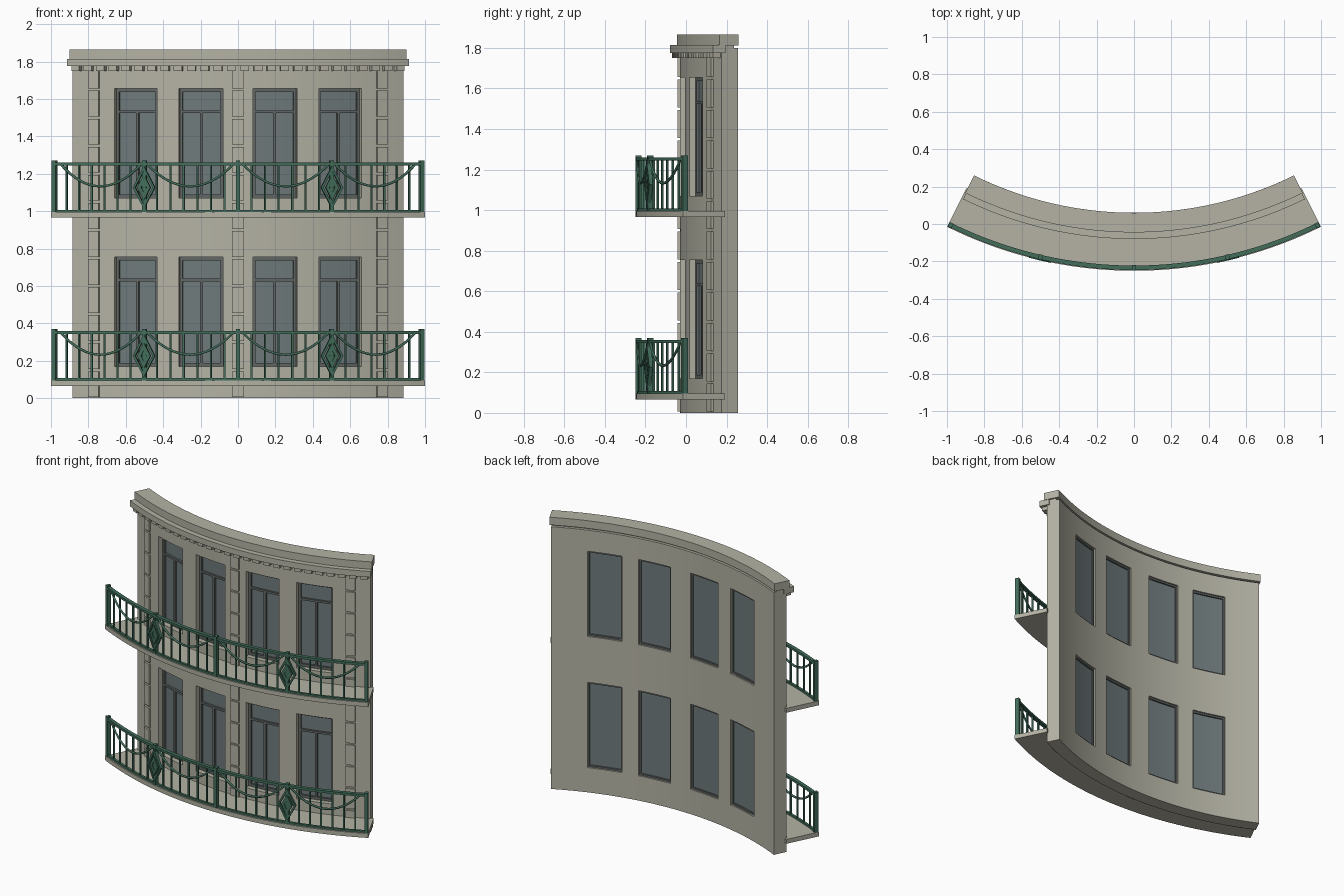
import bpy, bmesh, math

if "Cube" in bpy.data.objects:
    bpy.data.objects.remove(bpy.data.objects["Cube"])

CY = 1.99          # centre of the curved plan
HALF = 26.0        # half angle of the wall, degrees
STOREY = 0.9
WINDOWS = [-15.73, -5.63, 5.63, 15.73]
WIN_HALF = 3.37


def material(name, rgb):
    m = bpy.data.materials.new(name)
    m.use_nodes = True
    m.diffuse_color = (*rgb, 1)
    m.node_tree.nodes["Principled BSDF"].inputs["Base Color"].default_value = (*rgb, 1)
    return m


STONE = material("warm grey stone", (0.46, 0.45, 0.375))
GLASS = material("window glass", (0.16, 0.195, 0.2))
FRAME = material("dark window frame", (0.12, 0.135, 0.13))
GREEN = material("green iron", (0.055, 0.155, 0.105))


def polar(deg, r, z):
    a = math.radians(deg)
    return (r * math.sin(a), CY - r * math.cos(a), z)


def arc(a0, a1, step=1.3):
    n = max(1, round((a1 - a0) / step))
    return [a0 + (a1 - a0) * i / n for i in range(n + 1)]


def shell(bm, angles, zs, r0, r1, is_hole=lambda a, z: False):
    """Curved slab with openings: cells of an angle/height grid, closed on all sides."""
    cache = {}

    def v(i, j, r):
        if (i, j, r) not in cache:
            cache[i, j, r] = bm.verts.new(polar(angles[i], r, zs[j]))
        return cache[i, j, r]

    cells = {(i, j) for i in range(len(angles) - 1) for j in range(len(zs) - 1)
             if not is_hole((angles[i] + angles[i + 1]) / 2, (zs[j] + zs[j + 1]) / 2)}
    for i, j in cells:
        ring = [(i, j), (i + 1, j), (i + 1, j + 1), (i, j + 1)]
        bm.faces.new([v(*c, r1) for c in ring])
        bm.faces.new([v(*c, r0) for c in reversed(ring)])
        around = [(i, j - 1), (i + 1, j), (i, j + 1), (i - 1, j)]
        for k, near in enumerate(around):
            if near not in cells:
                p, q = ring[k], ring[(k + 1) % 4]
                bm.faces.new([v(*q, r1), v(*p, r1), v(*p, r0), v(*q, r0)])


def smooth(ob):
    bpy.ops.object.select_all(action='DESELECT')
    ob.select_set(True)
    bpy.context.view_layer.objects.active = ob
    bpy.ops.object.shade_smooth_by_angle(angle=math.radians(30))


def finish(name, bm, mat):
    bmesh.ops.recalc_face_normals(bm, faces=bm.faces)
    me = bpy.data.meshes.new(name)
    bm.to_mesh(me)
    bm.free()
    me.materials.append(mat)
    ob = bpy.data.objects.new(name, me)
    bpy.context.collection.objects.link(ob)
    smooth(ob)
    return ob


def band(name, half, z0, z1, r0, r1, mat=STONE):
    bm = bmesh.new()
    shell(bm, arc(-half, half), [z0, z1], r0, r1)
    return finish(name, bm, mat)


# Wall with eight window openings
WIN_Z = [(0.17 + s * STOREY, 0.755 + s * STOREY) for s in (0, 1)]


def in_window(a, z):
    return (any(abs(a - c) < WIN_HALF for c in WINDOWS)
            and any(lo < z < hi for lo, hi in WIN_Z))


edges = [-HALF] + [c + s * WIN_HALF for c in WINDOWS for s in (-1, 1)] + [HALF]
angles = [-HALF]
for lo, hi in zip(edges, edges[1:]):
    angles += arc(lo, hi)[1:]
bm = bmesh.new()
shell(bm, angles, [0, *WIN_Z[0], *WIN_Z[1], 1.80], 1.93, 2.02, in_window)
finish("curved_wall", bm, STONE)

# Parapet, shadow groove and cornice
band("parapet_groove", HALF, 1.80, 1.815, 1.95, 2.03)
band("parapet", 26.3, 1.812, 1.865, 1.93, 2.035)
band("cornice", 26.2, 1.775, 1.815, 2.0, 2.07)

bm = bmesh.new()
count = 26
pitch = 2 * HALF / count
for i in range(count):
    a = -HALF + pitch * (i + 0.5)
    shell(bm, [a - 0.32 * pitch, a + 0.32 * pitch], [1.75, 1.776], 2.015, 2.06)
finish("cornice_dentils", bm, STONE)

# Pilasters of stacked blocks
for name, c in (("left_pilaster", 22.4), ("middle_pilaster", 0), ("right_pilaster", -22.4)):
    bm = bmesh.new()
    for k in range(12):
        shell(bm, [c - 0.88, c, c + 0.88],
              [k * 0.15 + 0.006, min(k * 0.15 + 0.144, 1.776)], 2.01, 2.031)
    finish(name, bm, STONE)

# Windows: frame with transom and mullion, glass behind
for s, (z0, z1) in enumerate(WIN_Z):
    zt = z1 - 0.13
    for n, c in enumerate(WINDOWS):
        label = f"{('lower', 'upper')[s]}_{n + 1}"
        a0, a1 = c - WIN_HALF, c + WIN_HALF

        def pane(a, z, c=c, z0=z0, z1=z1, zt=zt):
            if abs(a - c) > WIN_HALF - 0.45 or not z0 + 0.018 < z < z1 - 0.018:
                return False
            return z > zt + 0.014 or (z < zt and abs(a - c) > 0.22)

        bm = bmesh.new()
        shell(bm, [a0, a0 + 0.45, c - 0.22, c + 0.22, a1 - 0.45, a1],
              [z0, z0 + 0.018, zt, zt + 0.014, z1 - 0.018, z1], 1.968, 1.988, pane)
        finish("window_frame_" + label, bm, FRAME)
        bm = bmesh.new()
        shell(bm, [a0, a0 + 0.3, a1 - 0.3, a1], [z0, z0 + 0.012, z1 - 0.012, z1], 1.942, 1.955,
              lambda a, z, c=c, z0=z0, z1=z1: abs(a - c) < WIN_HALF - 0.3
              and z0 + 0.012 < z < z1 - 0.012)
        finish("window_back_frame_" + label, bm, FRAME)
        bm = bmesh.new()
        shell(bm, arc(a0, a1), [z0, z1], 1.95, 1.974)
        finish("window_glass_" + label, bm, GLASS)


# Balconies
def diamond_ring(bm, c, zc, outer, inner, r0, r1):
    def corner(k, scale, r):
        x = (1, 0, -1, 0)[k % 4] * 1.55 * scale
        z = (0, 1, 0, -1)[k % 4] * 0.115 * scale
        return bm.verts.new(polar(c + x, r, zc + z))
    for k in range(4):
        loop = [(outer, r1), (inner, r1), (inner, r0), (outer, r0)]
        for (s0, ra), (s1, rb) in zip(loop, loop[1:] + loop[:1]):
            bm.faces.new([corner(k, s0, ra), corner(k + 1, s0, ra),
                          corner(k + 1, s1, rb), corner(k, s1, rb)])
    bmesh.ops.remove_doubles(bm, verts=bm.verts, dist=0.0001)


def swag(name, a0, a1, top, drop):
    cu = bpy.data.curves.new(name, 'CURVE')
    cu.dimensions = '3D'
    cu.bevel_depth = 0.007
    cu.bevel_resolution = 1
    cu.use_fill_caps = True
    sp = cu.splines.new('POLY')
    n = 16
    sp.points.add(n)
    for i, p in enumerate(sp.points):
        t = 2 * i / n - 1
        p.co = (*polar(a0 + (a1 - a0) * i / n, 2.228, top - drop * (1 - t * t)), 1)
    cu.materials.append(GREEN)
    ob = bpy.data.objects.new(name, cu)
    bpy.context.collection.objects.link(ob)


for s, level in enumerate(("lower", "upper")):
    floor = 0.095 + s * STOREY
    top = floor + 0.265
    band(level + "_balcony_slab", 26.5, floor - 0.03, floor, 2.01, 2.24)
    band(level + "_top_rail", 26.4, top - 0.016, top, 2.212, 2.236, GREEN)
    band(level + "_bottom_rail", 26.4, floor, floor + 0.012, 2.216, 2.232, GREEN)

    bm = bmesh.new()
    for i in range(1, 28):
        a = -26.2 + 52.4 * i / 28
        shell(bm, [a - 0.13, a + 0.13], [floor, top - 0.01], 2.219, 2.229)
    finish(level + "_balusters", bm, GREEN)

    bm = bmesh.new()
    for a in (-26.15, -13, 0, 13, 26.15):
        shell(bm, [a - 0.28, a + 0.28], [floor, top + 0.01], 2.21, 2.238)
    finish(level + "_posts", bm, GREEN)

    for side, name in ((1, "left"), (-1, "right")):
        bm = bmesh.new()
        zc = floor + 0.132
        diamond_ring(bm, 13 * side, zc, 1.0, 0.78, 2.222, 2.242)
        diamond_ring(bm, 13 * side, zc, 0.6, 0.25, 2.222, 2.242)
        finish(f"{level}_{name}_diamond", bm, GREEN)
        for part, a0, a1 in (("inner", 0.7, 12.5), ("outer", 13.5, 25.1)):
            swag(f"{level}_{name}_{part}_swag", a0 * side, a1 * side, top - 0.012, 0.115)
